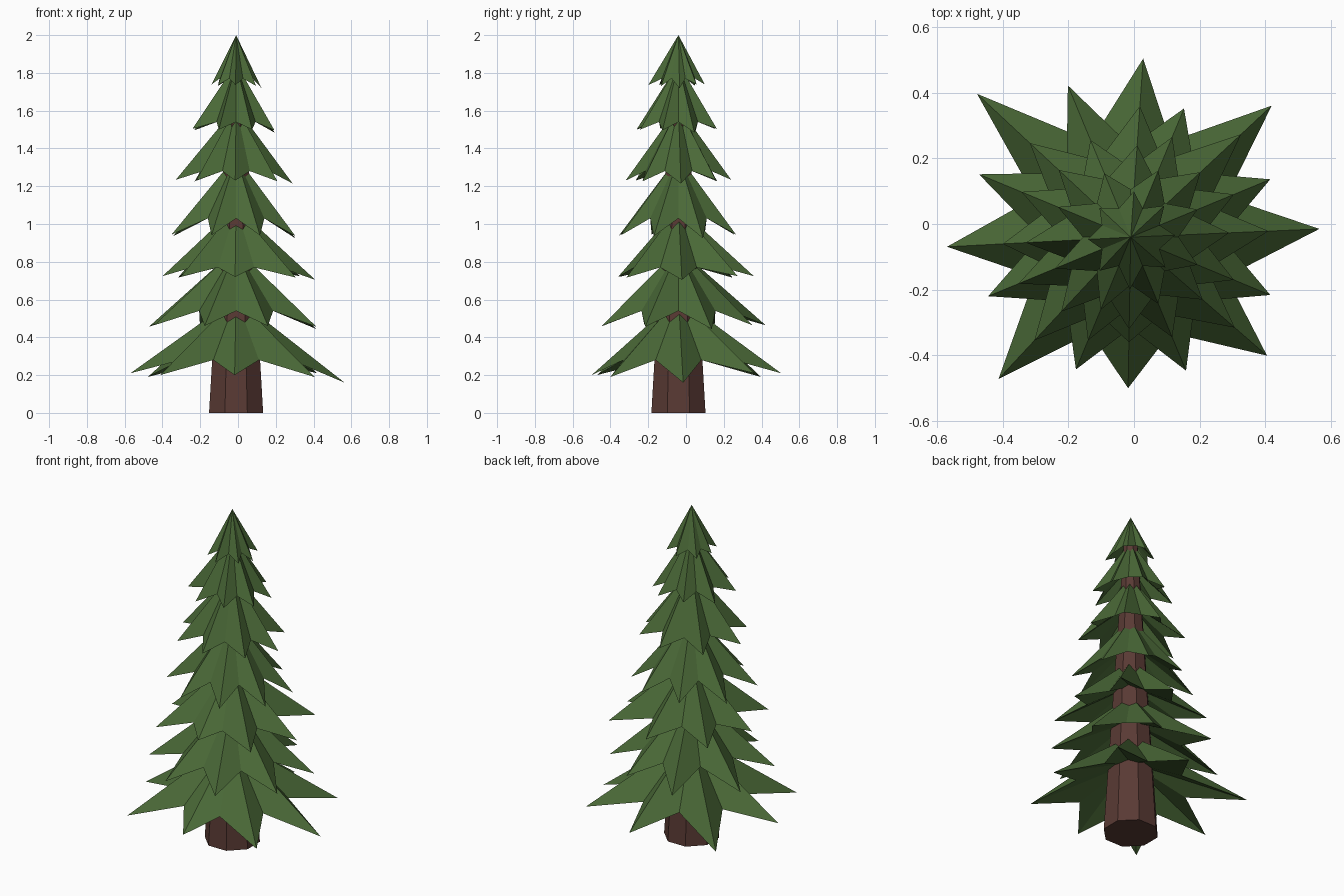
import bpy, bmesh, math

if "Cube" in bpy.data.objects:
    bpy.data.objects.remove(bpy.data.objects["Cube"])

CX, CY = -0.01, -0.04          # trunk axis
N = 8                          # trunk sides and branch tips per tier


def make_object(name, bm, color):
    bmesh.ops.recalc_face_normals(bm, faces=bm.faces)
    mesh = bpy.data.meshes.new(name)
    bm.to_mesh(mesh)
    bm.free()
    mat = bpy.data.materials.get(color[0]) or bpy.data.materials.new(color[0])
    mat.diffuse_color = color[1]
    mat.use_nodes = True
    mat.node_tree.nodes["Principled BSDF"].inputs["Base Color"].default_value = mat.diffuse_color
    mesh.materials.append(mat)
    obj = bpy.data.objects.new(name, mesh)
    bpy.context.collection.objects.link(obj)


def polar(bm, radius, degrees, z):
    a = math.radians(degrees)
    return bm.verts.new((CX + radius * math.cos(a), CY + radius * math.sin(a), z))


BARK = ("bark", (0.10, 0.042, 0.034, 1))
NEEDLES = ("needles", (0.068, 0.14, 0.038, 1))

# Tapered octagonal trunk, flat side to the front
bm = bmesh.new()
low = [polar(bm, 0.155, 45 * i + 22.5, 0) for i in range(N)]
high = [polar(bm, 0.04, 45 * i + 22.5, 1.82) for i in range(N)]
for i in range(N):
    j = (i + 1) % N
    bm.faces.new((low[i], low[j], high[j], high[i]))
bm.faces.new(low)
bm.faces.new(high)
make_object("trunk", bm, BARK)

# Tiers: apex height, notch height, tip height, notch ratio, tip radii (counterclockwise from +x)
tiers = [
    (0.61, 0.28, 0.20, .56, [.575, .587, .545, .64, .56, .59, .46, .55]),
    (0.87, 0.54, 0.46, .60, [.46, .424, .50, .50, .47, .436, .44, .46]),
    (1.09, 0.77, 0.72, .62, [.42, .46, .40, .42, .39, .43, .32, .42]),
    (1.36, 1.03, 0.94, .62, [.34, .33, .32, .36, .37, .34, .33, .34]),
    (1.62, 1.28, 1.23, .64, [.30, .29, .28, .30, .32, .31, .28, .29]),
    (1.85, 1.54, 1.50, .64, [.22, .22, .21, .24, .25, .24, .22, .22]),
    (2.00, 1.77, 1.735, .68, [.135, .14, .14, .13, .13, .14, .16, .14]),
]
swing = [2.5, -2, -4, 2, 3, 2, -1, 4]       # uneven tip angles
droop = [-.04, .01, .01, -.01, .01, .0, .0, -.01]   # uneven tip heights

# Star-shaped branch cones, hollow below, every second one turned by half a step
for k, (apex_z, notch_z, tip_z, ratio, radii) in enumerate(tiers):
    bm = bmesh.new()
    apex = polar(bm, 0, 0, apex_z)
    under = polar(bm, 0, 0, notch_z + 0.5 * (apex_z - notch_z))
    turn = 22.5 * (k % 2)
    notch_r = ratio * sum(radii) / N
    rim = []
    for i, r in enumerate(radii):
        s = swing[i] if k % 2 == 0 else 0
        d = droop[i] if k == 0 else 0.4 * droop[i]
        rim.append(polar(bm, r, 45 * i + turn + s, tip_z + d))
        rim.append(polar(bm, notch_r, 45 * i + turn + 22.5, notch_z))
    for i in range(2 * N):
        j = (i + 1) % (2 * N)
        bm.faces.new((rim[i], rim[j], apex))
        bm.faces.new((rim[j], rim[i], under))
    make_object(f"branch_tier_{k + 1}", bm, NEEDLES)
